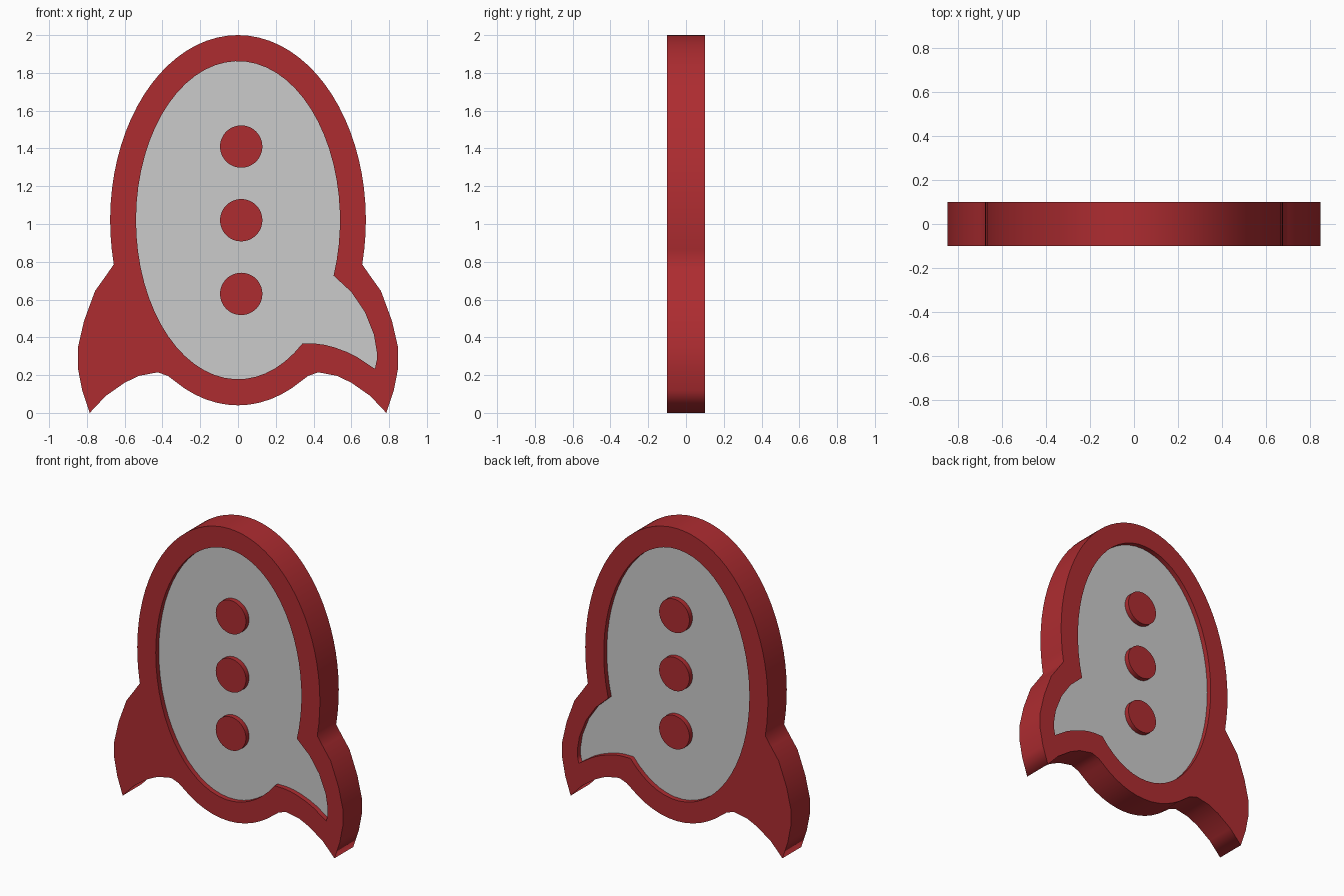
import bpy
from math import sin, cos, pi, radians

if "Cube" in bpy.data.objects:
    bpy.data.objects.remove(bpy.data.objects["Cube"])

CZ = 1.02          # height of the hull centre
HALF = 0.1         # half thickness of the rim
PANEL_HALF = 0.067 # half thickness of the recessed panel


def arc(a, b, t0, t1, n):
    """Points on the hull ellipse, angle measured from the bottom."""
    return [(a * sin(t0 + (t1 - t0) * i / n), CZ - b * cos(t0 + (t1 - t0) * i / n))
            for i in range(n + 1)]


def plate(name, outlines, half, mat=None):
    """Flat plate in the XZ plane; extra outlines become holes."""
    cu = bpy.data.curves.new(name, 'CURVE')
    cu.dimensions = '2D'
    cu.fill_mode = 'BOTH'
    cu.extrude = half
    for pts in outlines:
        sp = cu.splines.new('POLY')
        sp.points.add(len(pts) - 1)
        for p, (x, z) in zip(sp.points, pts):
            p.co = (x, z, 0, 1)
        sp.use_cyclic_u = True
    ob = bpy.data.objects.new(name, cu)
    bpy.context.collection.objects.link(ob)
    ob.rotation_euler.x = radians(90)
    bpy.ops.object.select_all(action='DESELECT')
    ob.select_set(True)
    bpy.context.view_layer.objects.active = ob
    bpy.ops.object.convert(target='MESH')
    ob = bpy.context.object
    bpy.ops.object.transform_apply(location=False, rotation=True, scale=False)
    ob.name = name
    if mat:
        ob.data.materials.clear()
        ob.data.materials.append(mat)
    return ob


red = bpy.data.materials.new("red")
red.diffuse_color = (0.42, 0.025, 0.03, 1)
red.use_nodes = True
red.node_tree.nodes["Principled BSDF"].inputs["Base Color"].default_value = red.diffuse_color

# Outer silhouette: right half with fin, then mirrored
fin = [(.37, .195), (.425, .215), (.524, .196), (.60, .16), (.70, .09), (.785, 0),
       (.825, .12), (.848, .238), (.848, .344), (.815, .487), (.757, .645), (.70, .725)]
right = arc(.677, .98, 0, .52, 6) + fin + arc(.677, .98, 1.33, pi, 22)
outer = right + [(-x, z) for x, z in right[-2:0:-1]]

# Inner opening: ellipse with a single fin pocket on the right
pocket = [(.365, .367), (.407, .367), (.46, .36), (.513, .346), (.575, .323), (.63, .296),
          (.725, .233), (.735, .28), (.735, .323), (.72, .413), (.672, .534), (.60, .64)]
inner = pocket + arc(.54, .842, 1.215, 2 * pi + .685, 56)

plate("rocket_rim", [outer, inner], HALF, red)
plate("rocket_panel", [inner], PANEL_HALF)

# Round windows, standing out on both faces
for i, z in enumerate((.63, 1.02, 1.41)):
    circle = [(.017 + .112 * cos(2 * pi * k / 48), z + .112 * sin(2 * pi * k / 48))
              for k in range(48)]
    plate(f"window_{i + 1}", [circle], HALF, red)
